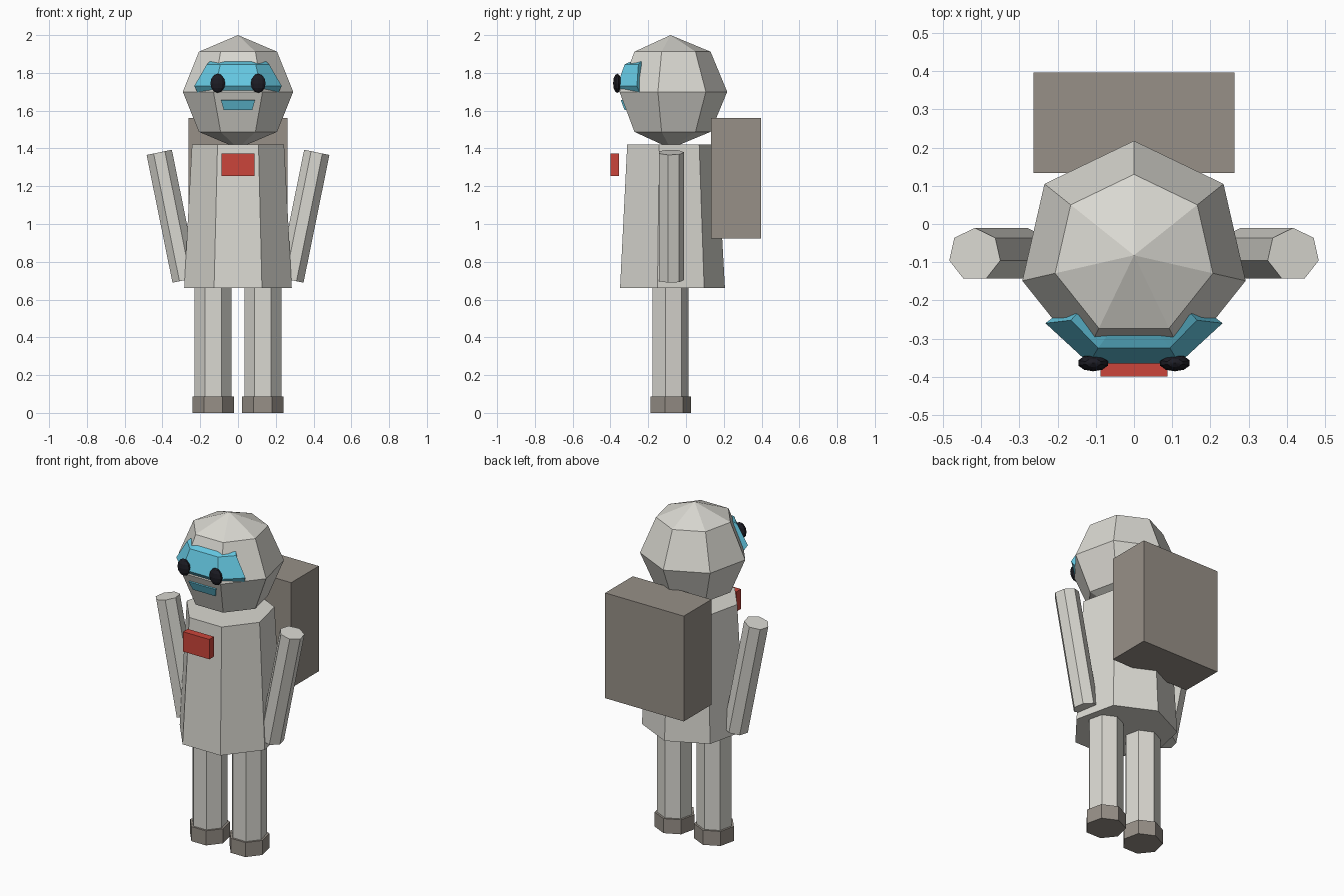
import bpy, bmesh
from math import sin, cos, pi
from mathutils import Matrix, Vector

if "Cube" in bpy.data.objects:
    bpy.data.objects.remove(bpy.data.objects["Cube"])

SIDES = 7
AXIS_Y = -0.086


def material(name, rgb):
    m = bpy.data.materials.new(name)
    m.use_nodes = True
    m.diffuse_color = (*rgb, 1)
    m.node_tree.nodes["Principled BSDF"].inputs["Base Color"].default_value = (*rgb, 1)
    return m


SUIT = material("suit_grey", (0.70, 0.69, 0.64))
GEAR = material("gear_brown_grey", (0.31, 0.28, 0.245))
RED = material("badge_red", (0.60, 0.06, 0.043))
CYAN = material("visor_cyan", (0.13, 0.58, 0.76))
BLACK = material("eye_black", (0.012, 0.012, 0.018))


def finish(name, bm, mat):
    bmesh.ops.recalc_face_normals(bm, faces=bm.faces)
    mesh = bpy.data.meshes.new(name)
    bm.to_mesh(mesh)
    bm.free()
    mesh.materials.append(mat)
    ob = bpy.data.objects.new(name, mesh)
    bpy.context.collection.objects.link(ob)
    return ob


def loft(name, rings, mat, matrix):
    """Seven-sided solid from (radius, height) rings, one corner facing the back."""
    bm = bmesh.new()
    loops = []
    for r, z in rings:
        angles = [2 * pi * i / SIDES for i in range(SIDES)]
        loops.append([bm.verts.new((r * sin(a), r * cos(a), z)) for a in angles])
    for low, high in zip(loops, loops[1:]):
        for i in range(SIDES):
            j = (i + 1) % SIDES
            bm.faces.new((low[i], low[j], high[j], high[i]))
    bm.faces.new(loops[0])
    bm.faces.new(loops[-1])
    bmesh.ops.remove_doubles(bm, verts=bm.verts, dist=0.0005)
    bm.transform(matrix)
    return finish(name, bm, mat)


def box(name, low, high, mat):
    low, high = Vector(low), Vector(high)
    bm = bmesh.new()
    bmesh.ops.create_cube(bm, size=1)
    bm.transform(Matrix.Translation((low + high) / 2) @ Matrix.Diagonal((*(high - low), 1)))
    return finish(name, bm, mat)


def sweep(name, sections, mat):
    """Closed strip through a row of four-point sections."""
    bm = bmesh.new()
    rows = [[bm.verts.new(p) for p in s] for s in sections]
    for a, b in zip(rows, rows[1:]):
        for i in range(4):
            j = (i + 1) % 4
            bm.faces.new((a[i], a[j], b[j], b[i]))
    bm.faces.new(rows[0])
    bm.faces.new(rows[-1])
    return finish(name, bm, mat)


def mirrored(section):
    return [(-x, y, z) for x, y, z in section]


# Head and torso
R = 0.3
loft("head", [(R * sin(pi * i / 4), -R * cos(pi * i / 4)) for i in range(5)], SUIT,
     Matrix.Translation((0, AXIS_Y + 0.004, 1.7)))
loft("torso", [(0.292, 0.662), (0.25, 1.42)], SUIT, Matrix.Translation((0, AXIS_Y, 0)))

# Limbs, boots and eyes
for side, s in (("left", 1), ("right", -1)):
    leg_place = Matrix.Translation((s * 0.132, AXIS_Y, 0))
    loft(side + "_leg", [(0.1, 0.02), (0.1, 0.69)], SUIT, leg_place)
    loft(side + "_boot", [(0.113, 0), (0.113, 0.088)], GEAR, leg_place)
    loft(side + "_arm", [(0.07, 0), (0.07, 0.69)], SUIT,
         Matrix.Translation((s * 0.28, -0.08, 0.703)) @ Matrix.Rotation(s * 0.2, 4, "Y"))
    bm = bmesh.new()
    bmesh.ops.create_uvsphere(bm, u_segments=10, v_segments=6, radius=1)
    bm.transform(Matrix.Translation((s * 0.107, -0.364, 1.745))
                 @ Matrix.Diagonal((0.041, 0.022, 0.051, 1)))
    finish(side + "_eye", bm, BLACK)

# Backpack and chest badge
box("backpack", (-0.263, 0.133, 0.923), (0.263, 0.397, 1.56), GEAR)
box("chest_badge", (-0.088, -0.4, 1.253), (0.088, -0.355, 1.373), RED)

# Visor wrapped over the brow: lower back, lower front, upper front, upper back
outer = [(0.2, -0.235, 1.67), (0.232, -0.26, 1.73), (0.165, -0.252, 1.845), (0.15, -0.235, 1.86)]
corner = [(0.12, -0.345, 1.7), (0.118, -0.365, 1.73), (0.094, -0.325, 1.845), (0.07, -0.292, 1.86)]
sweep("visor", [outer, corner, mirrored(corner), mirrored(outer)], CYAN)

# Mouth plate on the sloping chin
mouth = [(0.075, -0.315, 1.605), (0.075, -0.325, 1.603), (0.09, -0.345, 1.655), (0.09, -0.335, 1.657)]
sweep("mouth", [mouth, mirrored(mouth)], CYAN)
